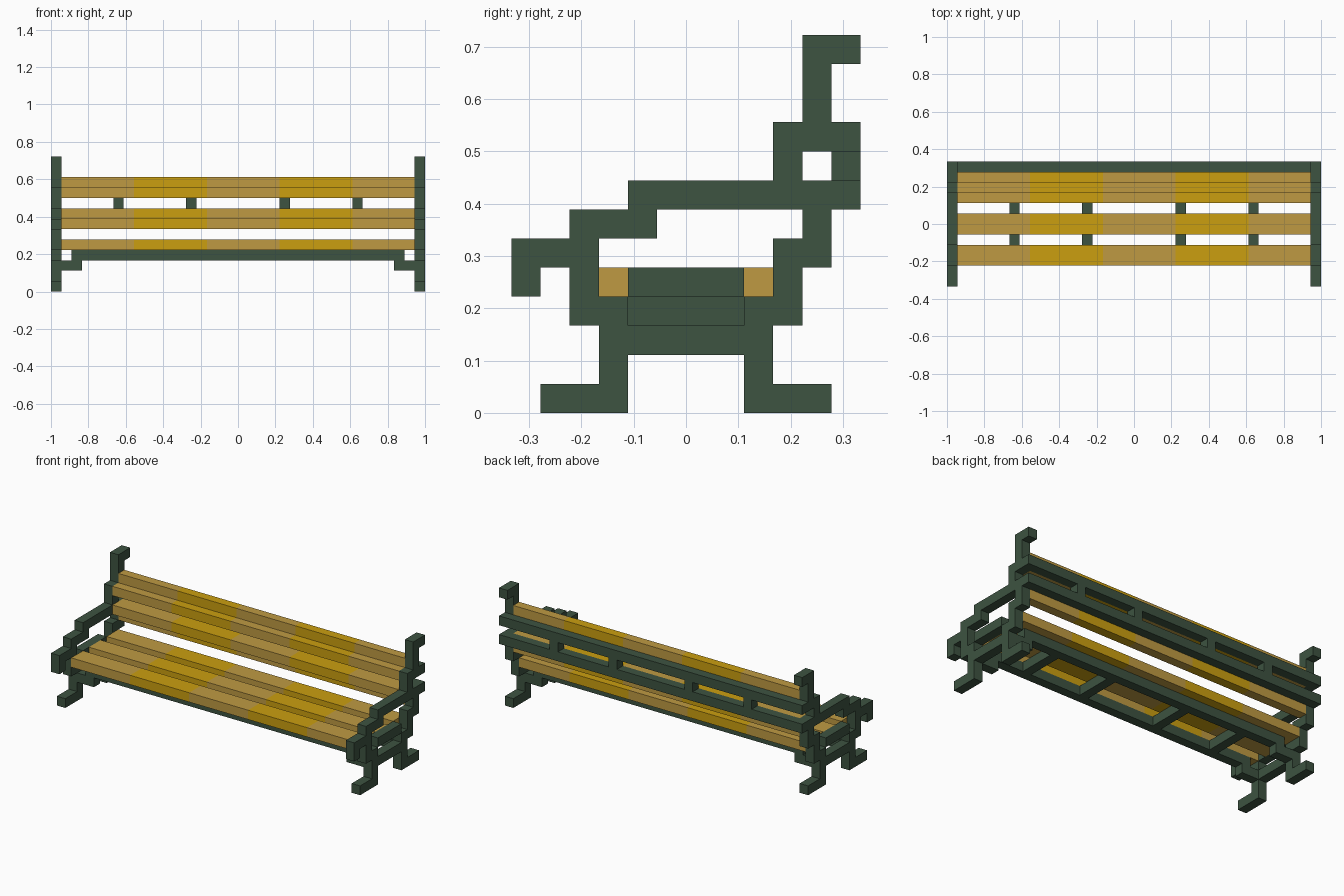
import bpy, bmesh
from mathutils import Vector

if "Cube" in bpy.data.objects:
    bpy.data.objects.remove(bpy.data.objects["Cube"])

U = 1 / 18  # block size: the whole bench sits on this grid


def material(name, hex_rgb):
    def lin(c):
        c /= 255
        return c / 12.92 if c <= 0.04045 else ((c + 0.055) / 1.055) ** 2.4
    m = bpy.data.materials.new(name)
    m.diffuse_color = [lin(int(hex_rgb[i:i + 2], 16)) for i in (0, 2, 4)] + [1]
    m.use_nodes = True
    m.node_tree.nodes["Principled BSDF"].inputs["Base Color"].default_value = m.diffuse_color
    return m


GREEN = material("dark_green_iron", "3D5341")
TAN = material("tan_wood", "BF9A42")
GOLD = material("golden_wood", "CB9F10")


def prism(name, rows, x0, x1, mats, mirror=False, cuts=()):
    """Extrude a stepped y-z section, given as (z row, y start, y end) runs, from x0 to x1."""
    bm = bmesh.new()
    for z, y0, y1 in rows:
        for y in range(y0, y1):
            bm.faces.new([bm.verts.new(Vector((x0, a, b)) * U) for a, b in
                          ((y, z), (y, z + 1), (y + 1, z + 1), (y + 1, z))])
    bmesh.ops.remove_doubles(bm, verts=bm.verts, dist=1e-4)
    ext = bmesh.ops.extrude_face_region(bm, geom=bm.faces[:], use_keep_orig=True)
    moved = [g for g in ext["geom"] if isinstance(g, bmesh.types.BMVert)]
    bmesh.ops.translate(bm, verts=moved, vec=((x1 - x0) * U, 0, 0))
    bmesh.ops.recalc_face_normals(bm, faces=bm.faces)
    for x in cuts:
        bmesh.ops.bisect_plane(bm, geom=bm.verts[:] + bm.edges[:] + bm.faces[:],
                               plane_co=(x * U, 0, 0), plane_no=(1, 0, 0))
    # alternate the wood tones between the cuts
    if cuts:
        for f in bm.faces:
            cx = f.calc_center_median().x / U
            f.material_index = sum(cx > c for c in cuts) % 2
    me = bpy.data.meshes.new(name)
    bm.to_mesh(me)
    bm.free()
    for m in mats:
        me.materials.append(m)
    ob = bpy.data.objects.new(name, me)
    bpy.context.collection.objects.link(ob)
    if mirror:
        mod = ob.modifiers.new("mirror", 'MIRROR')
        mod.use_mirror_merge = False
    return ob


# Cast end frames: feet, legs, curled armrest and back post
frame = [(0, -5, -2), (0, 2, 5), (1, -3, -2), (1, 2, 3), (2, -3, 3),
         (3, -4, -2), (3, 2, 4),
         (4, -6, -5), (4, -4, -3), (4, -2, 2), (4, 3, 4),
         (5, -6, -3), (5, 3, 5), (6, -4, -1), (6, 4, 5), (7, -2, 6),
         (8, 3, 4), (9, 3, 6), (10, 4, 5), (11, 4, 5), (12, 4, 6)]
prism("end_frame", frame, 17, 18, [GREEN], mirror=True)

# Under-seat ladder: brackets, two long beams and cross bars
for label, y in (("front", -3), ("back", 2)):
    prism(label + "_beam_bracket", [(2, y, y + 1)], 15, 17, [GREEN], mirror=True)
    prism(label + "_seat_beam", [(3, y, y + 1)], -16, 16, [GREEN])

# Backrest ladder: two long rails
for label, z in (("lower", 7), ("upper", 9)):
    prism(label + "_back_rail", [(z, 5, 6)], -17, 17, [GREEN])

# Cross bars of both ladders
for label, x in (("inner", 4), ("outer", 11)):
    prism(label + "_seat_cross_bar", [(3, -2, 2)], x, x + 1, [GREEN], mirror=True)
    prism(label + "_back_upright", [(8, 5, 6)], x, x + 1, [GREEN], mirror=True)

# Wooden slats in alternating tones
slats = {
    "front_seat_slat": [(4, -4, -2)],
    "middle_seat_slat": [(4, -1, 1)],
    "back_seat_slat": [(4, 2, 4)],
    "lower_back_slat": [(6, 4, 5), (7, 3, 5)],
    "upper_back_slat": [(9, 3, 5), (10, 4, 5)],
}
for name, rows in slats.items():
    ob = prism(name, rows, -17, 17, [TAN, GOLD], cuts=(-10, -3, 4, 11))
